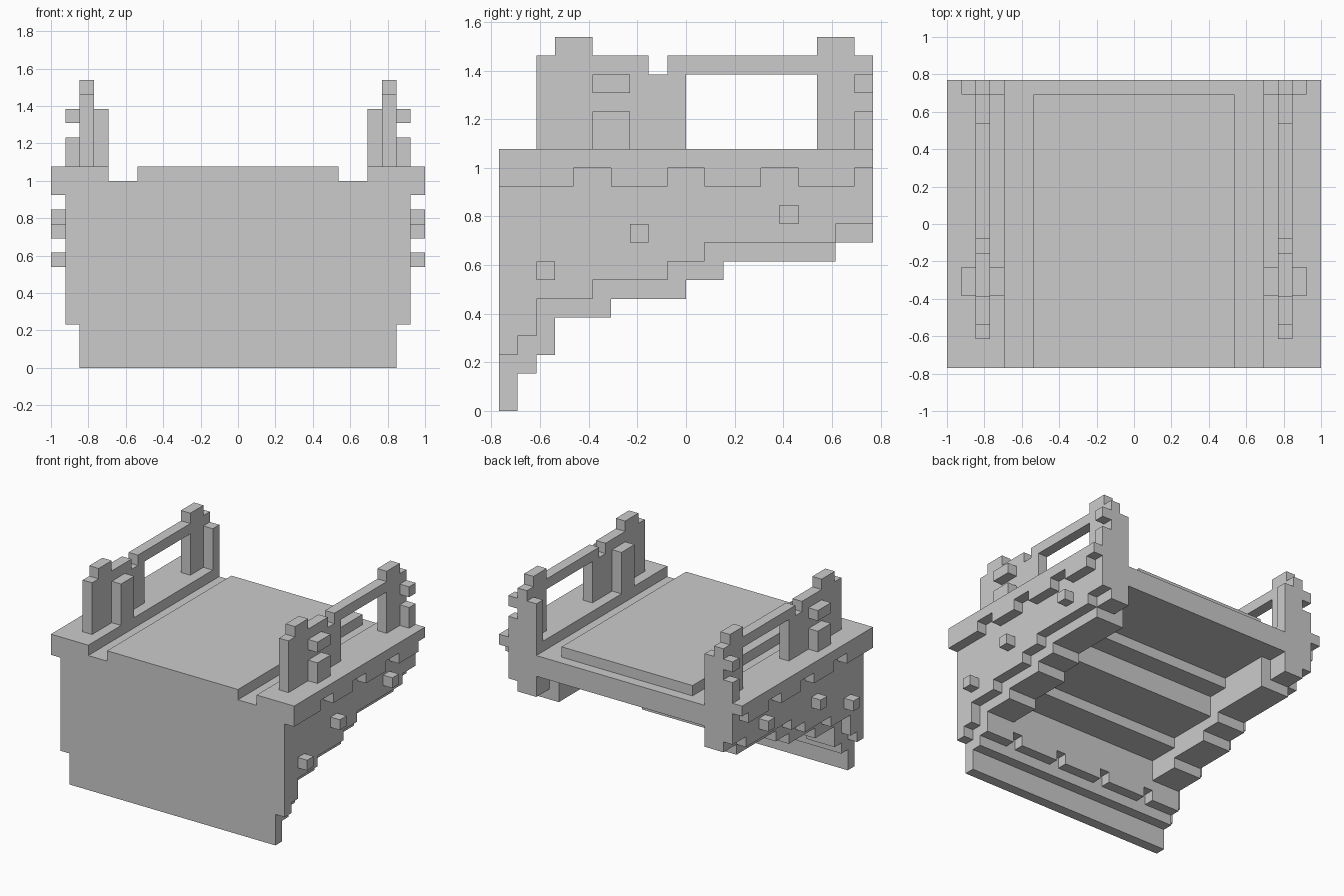
import bpy, bmesh

if "Cube" in bpy.data.objects:
    bpy.data.objects.remove(bpy.data.objects["Cube"])

U = 1 / 13  # block size


def prism(name, profile, x0, x1, mirror=True):
    """Extrude a (y, z) profile in block units from x0 to x1."""
    bm = bmesh.new()
    face = bm.faces.new([bm.verts.new((x0 * U, y * U, z * U)) for y, z in profile])
    ext = bmesh.ops.extrude_face_region(bm, geom=[face])
    verts = [v for v in ext["geom"] if isinstance(v, bmesh.types.BMVert)]
    bmesh.ops.translate(bm, verts=verts, vec=((x1 - x0) * U, 0, 0))
    bmesh.ops.recalc_face_normals(bm, faces=bm.faces)
    mesh = bpy.data.meshes.new(name)
    bm.to_mesh(mesh)
    bm.free()
    ob = bpy.data.objects.new(name, mesh)
    bpy.context.collection.objects.link(ob)
    if mirror:
        ob.modifiers.new("mirror", "MIRROR").use_mirror_merge = False
    return ob


def box(name, x0, x1, y0, y1, z0, z1, mirror=True):
    return prism(name, [(y0, z0), (y1, z0), (y1, z1), (y0, z1)], x0, x1, mirror)


def stepped(start, steps, flat):
    """Stepped profile from (end_y, z) steps, closed along the level z = flat."""
    pts, y = [(start, flat)], start
    for end, z in steps:
        pts += [(y, z), (end, z)]
        y = end
    pts.append((y, flat))
    return [p for i, p in enumerate(pts) if i == 0 or p != pts[i - 1]]


# Body: stepped belly between thick stepped side walls and outer panels
belly = [(-9, 0), (-8, 2), (-7, 4), (-4, 7), (1, 8), (3, 10), (10, 11)]
inner = [(-9, 0), (-8, 2), (-7, 3), (-4, 5), (0, 6), (2, 7), (8, 8)]
outer = [(-9, 3), (-8, 4), (-5, 6), (-1, 7), (1, 8), (8, 9), (10, 10)]
prism("belly", stepped(-10, belly, 13), -8, 8, False)
prism("side_wall", stepped(-10, inner, 13), 8, 11)
box("side_wall_rear", 9, 11, 8, 10, 9, 13)
box("rear_filler", 8, 9, 8, 10, 11, 13)
prism("outer_panel", stepped(-10, outer, 13), 11, 12)

# Toothed trim under the belly
box("trim_tooth", 3, 7, -8, -7, 3, 4)
box("trim_tooth_middle", -2, 2, -8, -7, 3, 4, False)

# Deck: raised middle slab, side decks and notched overhanging edges
box("middle_slab", -7, 7, -10, 9, 13, 14, False)
box("side_deck", 9, 12, -10, 10, 13, 14)
edge = [(-6, 12), (-4, 13), (-1, 12), (1, 13), (4, 12), (6, 13), (9, 12), (10, 13)]
prism("deck_edge", stepped(-10, edge, 14), 12, 13)

# Side studs
for y, z in [(-8, 7), (-3, 9), (5, 10)]:
    box("side_stud", 12, 13, y, y + 1, z, z + 1)

# Side rails with an opening
rail = [(-8, 14), (-8, 19), (-7, 19), (-7, 20), (-5, 20), (-5, 19), (-2, 19), (-2, 18),
        (-1, 18), (-1, 19), (7, 19), (7, 20), (9, 20), (9, 19), (10, 19),
        (10, 14), (7, 14), (7, 18), (0, 18), (0, 14)]
prism("side_rail", rail, 10, 11)

# Blocks on both faces of the rails
for y0, y1 in [(-5, -3), (9, 10)]:
    box("rail_inner_post", 9, 10, y0, y1, 14, 18)
    box("rail_outer_block_low", 11, 12, y0, y1, 14, 16)
    box("rail_outer_block_high", 11, 12, y0, y1, 17, 18)
